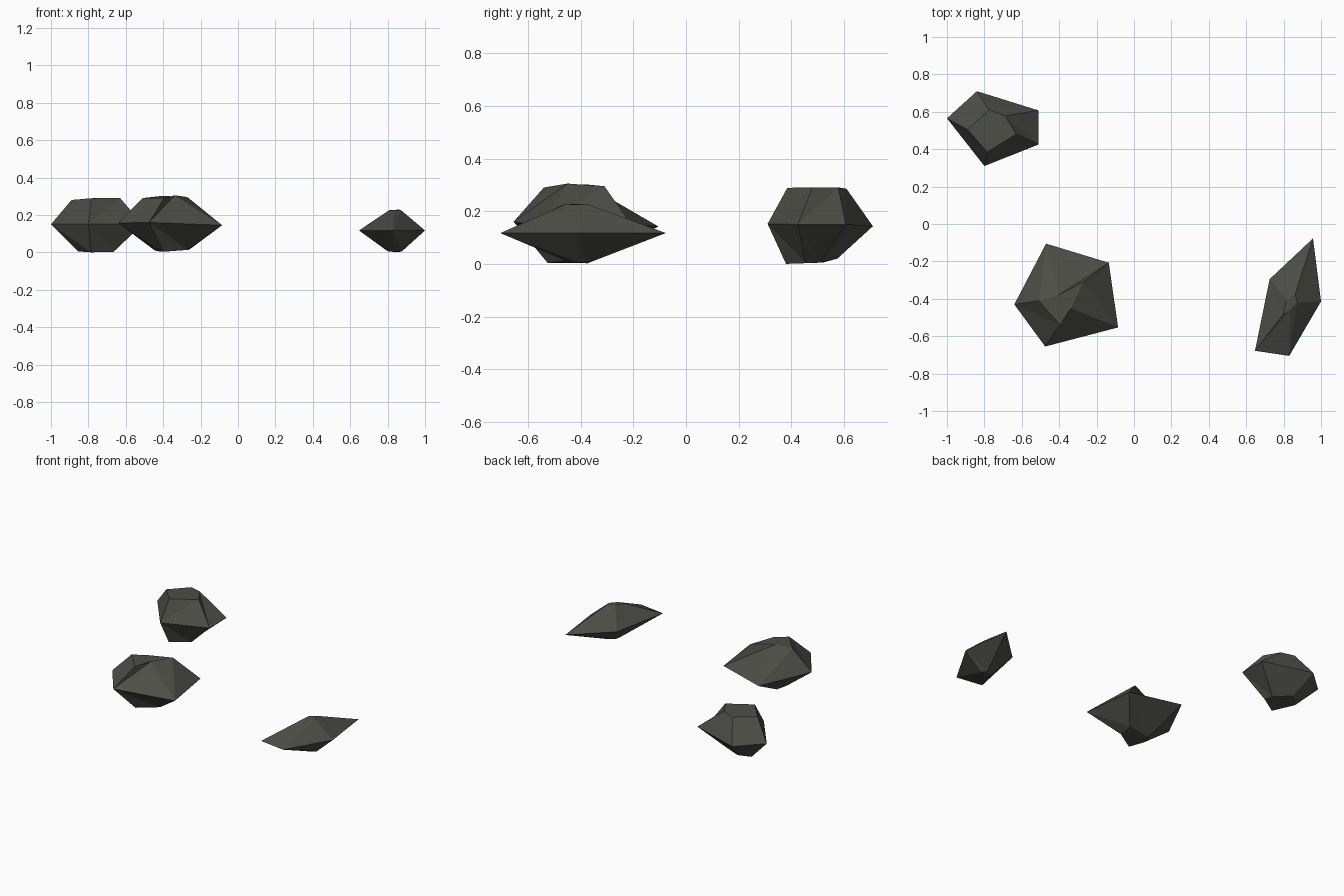
import bpy, bmesh

# One dark stone colour
stone = bpy.data.materials.new("dark_stone")
stone.diffuse_color = (0.075, 0.075, 0.064, 1)


def rock(name, base, waist, crown):
    """Faceted boulder: three five-sided rings (base, waist, crown), capped."""
    bm = bmesh.new()
    rings = [[bm.verts.new(p) for p in ring] for ring in (base, waist, crown)]
    low, mid, top = rings
    n = len(mid)
    for i in range(n):
        j = (i + 1) % n
        bm.faces.new((low[i], low[j], mid[j]))
        bm.faces.new((low[i], mid[j], mid[i]))
        bm.faces.new((mid[i], mid[j], top[i]))
        bm.faces.new((mid[j], top[j], top[i]))
    bm.faces.new(low)
    bm.faces.new(top)
    bmesh.ops.recalc_face_normals(bm, faces=bm.faces)
    mesh = bpy.data.meshes.new(name)
    bm.to_mesh(mesh)
    bm.free()
    mesh.materials.append(stone)
    bpy.context.collection.objects.link(bpy.data.objects.new(name, mesh))


# Back left boulder
rock("back_rock",
     [(-.855, .52, .005), (-.79, .575, .02), (-.68, .51, .005), (-.665, .455, .003), (-.785, .38, 0)],
     [(-1, .565, .15), (-.84, .71, .143), (-.51, .607, .15), (-.51, .425, .15), (-.80, .31, .152)],
     [(-.89, .505, .28), (-.775, .61, .285), (-.69, .578, .291), (-.63, .48, .29), (-.785, .385, .289)])

# Large middle boulder
rock("middle_rock",
     [(-.445, -.43, .01), (-.42, -.37, .005), (-.26, -.35, .015), (-.27, -.45, .013), (-.40, -.525, .003)],
     [(-.64, -.43, .157), (-.47, -.105, .142), (-.135, -.207, .15), (-.085, -.553, .145), (-.475, -.655, .16)],
     [(-.51, -.41, .29), (-.405, -.38, .302), (-.27, -.31, .295), (-.337, -.45, .305), (-.395, -.54, .29)])

# Slim right boulder
rock("right_rock",
     [(.80, -.43, .006), (.81, -.40, .004), (.86, -.375, .002), (.877, -.41, .006), (.83, -.435, .003)],
     [(.647, -.678, .117), (.725, -.295, .117), (.957, -.077, .117), (1, -.414, .117), (.83, -.705, .117)],
     [(.80, -.48, .22), (.815, -.41, .227), (.862, -.375, .228), (.872, -.42, .225), (.835, -.46, .226)])
